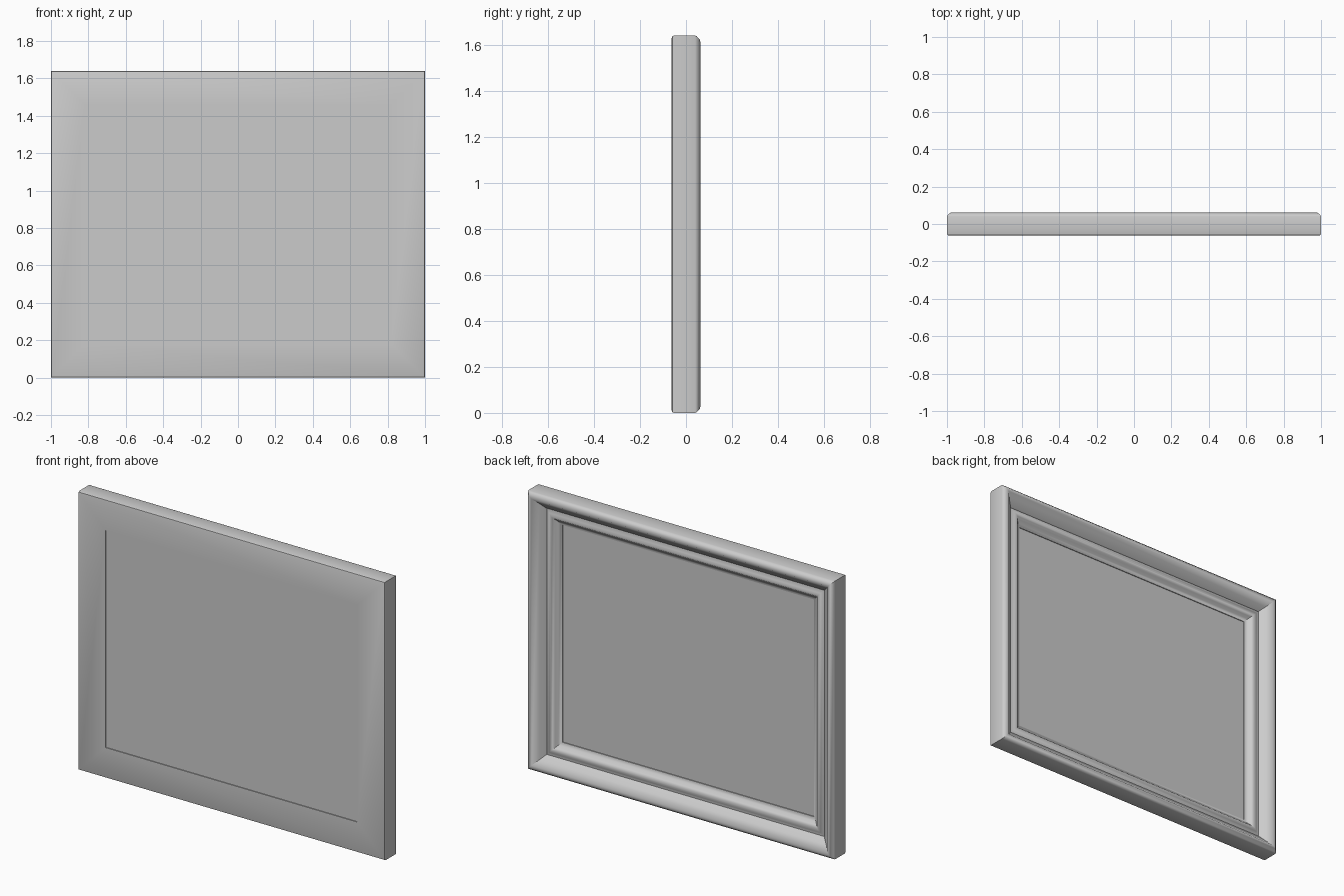
import bpy
import bmesh
import math

HALF_W, HEIGHT = 1.0, 1.64

cube = bpy.data.objects.get("Cube")
if cube:
    bpy.data.objects.remove(cube, do_unlink=True)

# Single grey finish
grey = bpy.data.materials.new("soft_grey")
grey.use_nodes = True
colour = (0.6, 0.6, 0.6, 1)
grey.diffuse_color = colour
grey.node_tree.nodes["Principled BSDF"].inputs["Base Color"].default_value = colour


def finish(name, bm, angle):
    """Turn a bmesh into a named object, smooth below the given angle."""
    bmesh.ops.recalc_face_normals(bm, faces=bm.faces)
    mesh = bpy.data.meshes.new(name)
    bm.to_mesh(mesh)
    bm.free()
    mesh.materials.append(grey)
    obj = bpy.data.objects.new(name, mesh)
    bpy.context.collection.objects.link(obj)
    mesh.shade_smooth()
    mesh.set_sharp_from_angle(angle=math.radians(angle))
    return obj


def ring(bm, inset, y):
    """Rectangle of vertices set in from the outer edge."""
    x = HALF_W - inset
    low, high = inset, HEIGHT - inset
    return [bm.verts.new((px, y, pz))
            for px, pz in ((-x, low), (x, low), (x, high), (-x, high))]


# Moulding cross-section: (inset from outer edge, depth)
moulding = [
    (0.18, -0.062), (0.01, -0.062), (0.003, -0.059), (0, -0.052),   # front
    (0, 0.04), (0.003, 0.047), (0.018, 0.06), (0.025, 0.062),       # outer side
    (0.035, 0.06), (0.065, 0.03), (0.092, 0.008),                   # back slope
    (0.094, 0.002), (0.105, 0.004), (0.115, 0.011), (0.127, 0.015), # bead
    (0.137, 0.013), (0.147, 0.002), (0.16, -0.01), (0.172, -0.018), # cove
    (0.18, -0.02),
]

# Mitred frame, swept around the rectangle
bm = bmesh.new()
rings = [ring(bm, *point) for point in moulding]
for a, b in zip(rings, rings[1:] + rings[:1]):
    for i in range(4):
        j = (i + 1) % 4
        bm.faces.new((a[i], a[j], b[j], b[i]))
finish("frame", bm, 40)

# Panel filling the opening, just behind the front
bm = bmesh.new()
front, back = ring(bm, 0.18, -0.057), ring(bm, 0.18, -0.025)
bm.faces.new(front)
bm.faces.new(back)
for i in range(4):
    j = (i + 1) % 4
    bm.faces.new((front[i], front[j], back[j], back[i]))
finish("panel", bm, 30)
